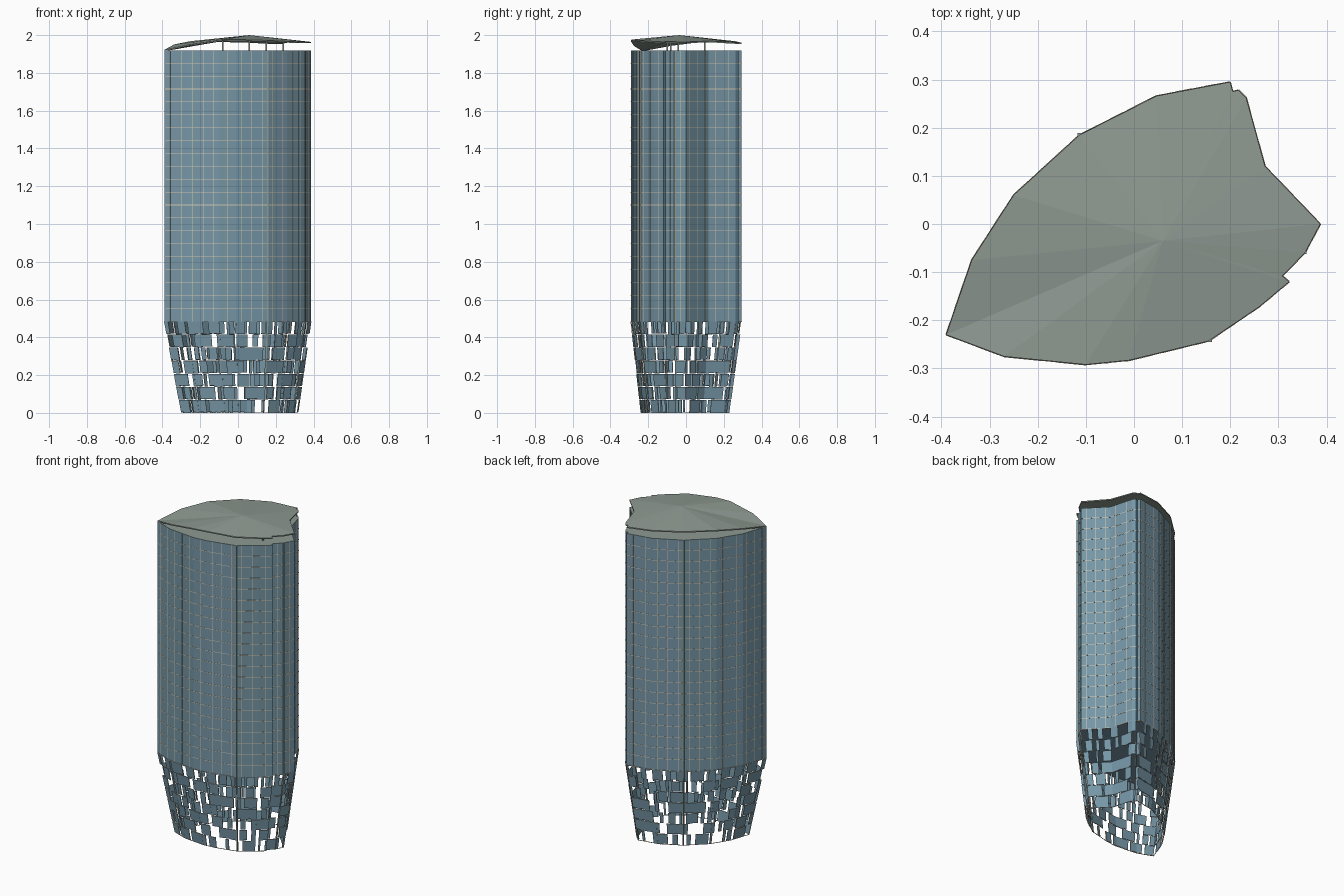
import bpy, bmesh, random
from mathutils import Vector

random.seed(7)
cube = bpy.data.objects.get("Cube")
if cube:
    bpy.data.objects.remove(cube)


def material(name, rgb):
    m = bpy.data.materials.new(name)
    m.use_nodes = True
    m.diffuse_color = (*rgb, 1)
    m.node_tree.nodes["Principled BSDF"].inputs["Base Color"].default_value = (*rgb, 1)
    return m


GLASS = material("blue glass", (0.18, 0.305, 0.38))
ROOF = material("grey green roof", (0.27, 0.32, 0.285))
CREAM = material("cream trim", (0.66, 0.59, 0.45))

# Plan outline, counterclockwise: x, y and height of the canopy rim
OUTLINE = [(-.39, -.23, 1.918), (-.27, -.275, 1.945), (-.1, -.292, 1.97),
           (-.01, -.283, 1.973), (.155, -.243, 1.968), (.26, -.172, 1.963),
           (.322, -.12, 1.96), (.308, -.108, 1.962), (.355, -.06, 1.961),
           (.387, 0, 1.96), (.272, .12, 1.965), (.233, .262, 1.957),
           (.217, .278, 1.956), (.205, .275, 1.957), (.2, .295, 1.955),
           (.047, .266, 1.963), (-.113, .185, 1.967), (-.25, .06, 1.964),
           (-.337, -.075, 1.947)]
PLAN = [Vector(p[:2]) for p in OUTLINE]
EDGES = list(zip(PLAN, PLAN[1:] + PLAN[:1]))
BASE, TOP, FLOORS, ROWS = .485, 1.918, 21, 7


def finish(name, bm, *mats):
    bmesh.ops.recalc_face_normals(bm, faces=bm.faces)
    mesh = bpy.data.meshes.new(name)
    bm.to_mesh(mesh)
    bm.free()
    for m in mats:
        mesh.materials.append(m)
    ob = bpy.data.objects.new(name, mesh)
    bpy.context.scene.collection.objects.link(ob)
    return ob


def tapered(p, z):
    """Plan point moved inward below the shaft, where the tower narrows."""
    t = max(0, 1 - z / BASE)
    s = 1 - .205 * t
    return Vector((p.x * s + .01 * t, p.y * s - .006 * t, z))


def loft(bm, plan, heights):
    """Closed prism through the plan at each height."""
    rings = [[bm.verts.new(tapered(p, z)) for p in plan] for z in heights]
    n = len(plan)
    for a, b in zip(rings, rings[1:]):
        for i in range(n):
            bm.faces.new((a[i], a[(i + 1) % n], b[(i + 1) % n], b[i]))
    return bm.faces.new(rings[0][::-1]), bm.faces.new(rings[-1])


def plate(bm, a, b, z0, z1, proud=.0008):
    """Thin plate lying on the facade from plan point a to b."""
    d = (b - a).normalized()
    out = Vector((d.y, -d.x)) * proud
    loft(bm, [a + out, b + out, b - out, a - out], (z0, z1))


def square(c, r):
    return [c + Vector(d) * r for d in ((-1, -1), (1, -1), (1, 1), (-1, 1))]


# Glass shaft with a grey roof deck
bm = bmesh.new()
bottom, deck = loft(bm, PLAN, (BASE, TOP))
deck.material_index = 1
finish("glass_shaft", bm, GLASS, ROOF)

# Floor lines around the shaft
bm = bmesh.new()
step = (TOP - BASE) / FLOORS
for k in range(1, FLOORS):
    z = BASE + k * step
    for a, b in EDGES:
        plate(bm, a, b, z, z + .003)
finish("floor_lines", bm, CREAM)

# Flush upright mullions on the wide facets
bm = bmesh.new()
for a, b in EDGES:
    length = (b - a).length
    if length > .06:
        d = (b - a) / length
        count = max(1, round(length / .065))
        for k in range(count):
            p = a + d * length * (k + .5) / count
            plate(bm, p - d * .0015, p + d * .0015, BASE, TOP)
finish("mullions", bm, CREAM)

# Slim fins that run the full height
bm = bmesh.new()
for x, y in ((.157, -.241), (.354, -.058), (-.113, .185)):
    loft(bm, square(Vector((x, y)), .0045), (0, BASE, TOP))
finish("vertical_fins", bm, ROOF)

# Open lattice of glass panels with cream edges around the tapering base
bm = bmesh.new()
for row in range(ROWS):
    z0, z1 = BASE * row / ROWS, BASE * (row + 1) / ROWS
    for a, b in EDGES:
        length = (b - a).length
        s = 0
        while s < length:
            e = min(length, s + random.uniform(.012, .034))
            if length - e < .008:
                e = length
            p, q = a.lerp(b, s / length), a.lerp(b, e / length)
            if random.random() < .64:
                lift = random.uniform(0, .006)
                corners = [tapered(p, z0 + lift), tapered(q, z0 + lift),
                           tapered(q, z1 - .001), tapered(p, z1 - .001)]
                bm.faces.new([bm.verts.new(c) for c in corners])
            s = e
panels = finish("base_panels", bm, GLASS, CREAM)
thick = panels.modifiers.new("thickness", 'SOLIDIFY')
thick.thickness = .004
thick.offset = 0
thick.material_offset_rim = 1

# Cream rings where the shaft meets the base and along the foot
bm = bmesh.new()
for a, b in EDGES:
    plate(bm, a, b, BASE - .004, BASE, .0015)
    plate(bm, a, b, 0, .003, .0015)
finish("base_rings", bm, CREAM)

# Faceted canopy: a shallow fan rising to one peak
bm = bmesh.new()
n = len(OUTLINE)
layers = []
for drop in (0, .007):
    peak = bm.verts.new((.06, -.035, 2 - drop))
    rim = [bm.verts.new((x, y, z + .004 - drop)) for x, y, z in OUTLINE]
    for i in range(n):
        bm.faces.new((peak, rim[i], rim[(i + 1) % n]))
    layers.append(rim)
upper, lower = layers
for i in range(n):
    j = (i + 1) % n
    bm.faces.new((lower[i], lower[j], upper[j], upper[i]))
finish("canopy", bm, ROOF)

# Slender posts holding the canopy above the deck
bm = bmesh.new()
for x, y, z in ((-.08, -.08, 1.97), (.06, -.04, 1.99), (.15, .1, 1.975), (.24, -.1, 1.965)):
    loft(bm, square(Vector((x, y)), .004), (TOP, z))
finish("canopy_posts", bm, ROOF)
